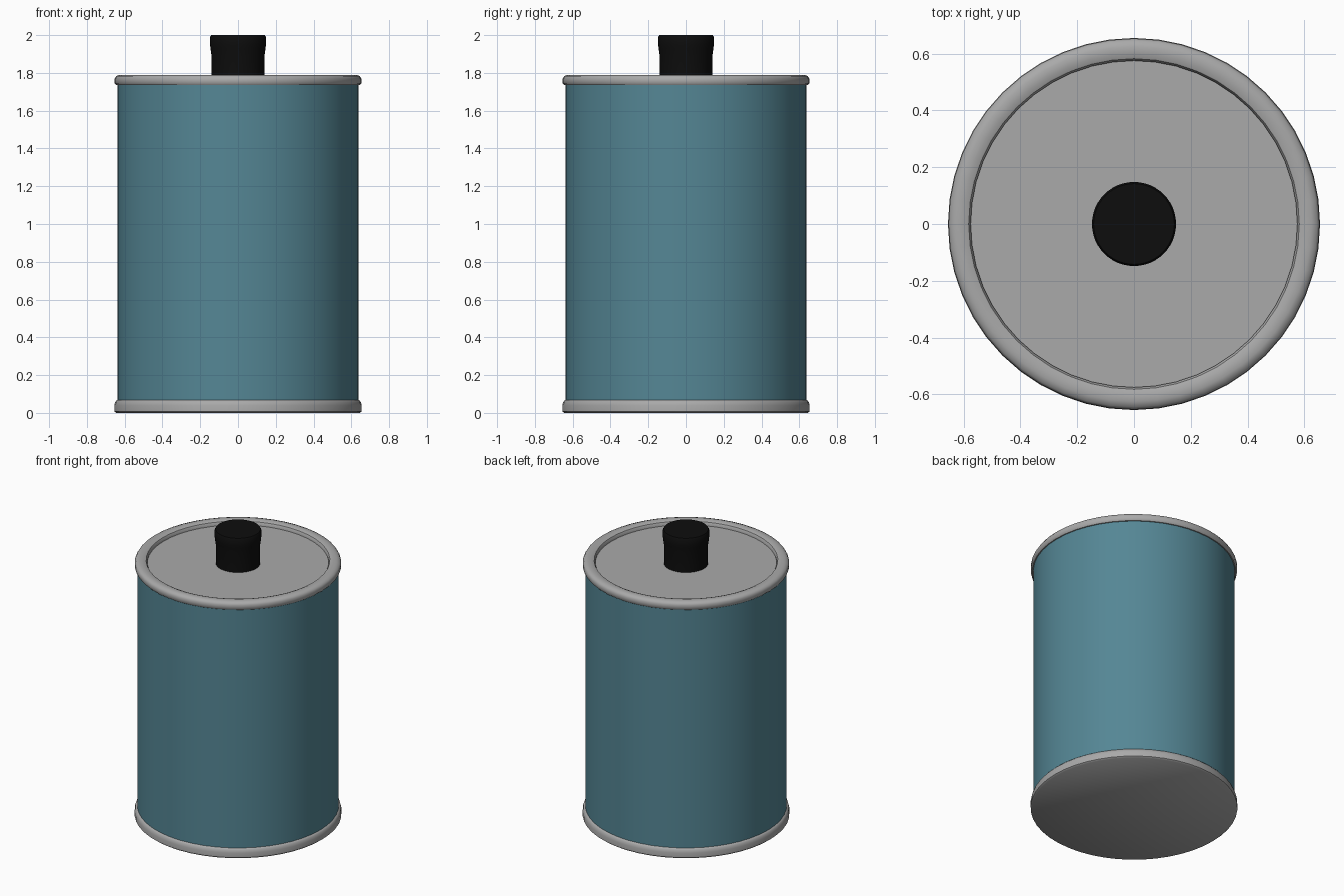
import bpy
import bmesh
from math import cos, sin, tau, radians

SEGMENTS = 48

cube = bpy.data.objects.get("Cube")
if cube:
    bpy.data.objects.remove(cube, do_unlink=True)


def make_material(name, colour, roughness):
    mat = bpy.data.materials.new(name)
    mat.use_nodes = True
    mat.diffuse_color = (*colour, 1)
    shader = mat.node_tree.nodes["Principled BSDF"]
    shader.inputs["Base Color"].default_value = (*colour, 1)
    shader.inputs["Roughness"].default_value = roughness
    return mat


def lathe(name, profile, mat, closed=False):
    """Revolve (radius, height) points about z; radius 0 makes a pole."""
    bm = bmesh.new()
    rings = []
    for r, z in profile:
        if r == 0:
            rings.append([bm.verts.new((0, 0, z))] * SEGMENTS)
        else:
            rings.append([bm.verts.new((r * cos(tau * i / SEGMENTS), r * sin(tau * i / SEGMENTS), z))
                          for i in range(SEGMENTS)])
    pairs = list(zip(rings, rings[1:]))
    if closed:
        pairs.append((rings[-1], rings[0]))
    for low, high in pairs:
        for i in range(SEGMENTS):
            j = (i + 1) % SEGMENTS
            corners = dict.fromkeys((low[i], low[j], high[j], high[i]))
            bm.faces.new(list(corners))
    mesh = bpy.data.meshes.new(name)
    bm.to_mesh(mesh)
    bm.free()
    mesh.materials.append(mat)
    obj = bpy.data.objects.new(name, mesh)
    bpy.context.collection.objects.link(obj)
    bpy.ops.object.select_all(action="DESELECT")
    obj.select_set(True)
    bpy.context.view_layer.objects.active = obj
    bpy.ops.object.shade_smooth_by_angle(angle=radians(40))
    return obj


blue = make_material("blue_paint", (0.09, 0.24, 0.30), 0.5)
grey = make_material("grey_metal", (0.40, 0.40, 0.40), 0.5)
black = make_material("black_plastic", (0.004, 0.004, 0.004), 0.6)

# Painted side wall
lathe("can_body", [(0.638, 0.04), (0.638, 1.75)], blue)

# Rolled top rim around the recessed lid
lathe("top_rim", [(0.63, 1.735), (0.645, 1.735), (0.653, 1.745), (0.653, 1.77),
                  (0.645, 1.783), (0.625, 1.79), (0.6, 1.79), (0.582, 1.783),
                  (0.575, 1.77), (0.575, 1.755)], grey, closed=True)
lathe("lid", [(0.59, 1.76), (0, 1.76)], grey)

# Bottom rim and flat base in one piece
lathe("base", [(0, 0), (0.645, 0), (0.655, 0.008), (0.655, 0.04),
               (0.65, 0.058), (0.642, 0.067), (0.63, 0.07)], grey)

# Screw cap with a wider head on a neck
lathe("cap", [(0.14, 1.755), (0.14, 1.89), (0.146, 1.93), (0.148, 1.95),
              (0.148, 1.99), (0.142, 2.0), (0, 2.0)], black)
